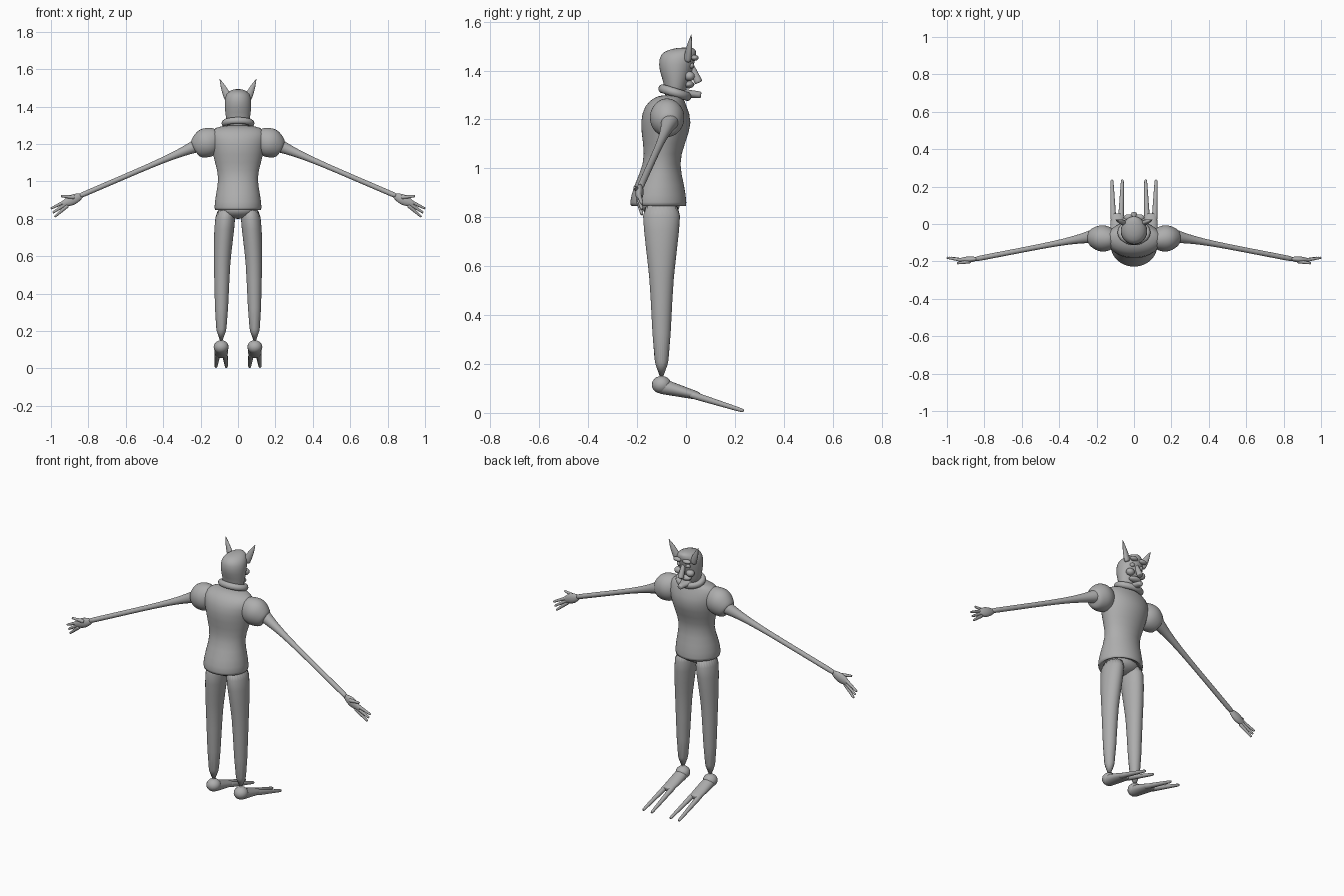
import bpy, bmesh, math
from mathutils import Vector

cube = bpy.data.objects.get("Cube")
if cube:
    bpy.data.objects.remove(cube)

SHADE = (0.42, 0.42, 0.42, 1)
UP = Vector((0, 0, 1))
grey = bpy.data.materials.new("plain grey")
grey.use_nodes = True
grey.diffuse_color = SHADE
grey.node_tree.nodes["Principled BSDF"].inputs["Base Color"].default_value = SHADE


def make_object(name, bm):
    """Turn a bmesh into a smooth grey object."""
    bmesh.ops.recalc_face_normals(bm, faces=bm.faces)
    for face in bm.faces:
        face.smooth = True
    mesh = bpy.data.meshes.new(name)
    bm.to_mesh(mesh)
    bm.free()
    mesh.materials.append(grey)
    ob = bpy.data.objects.new(name, mesh)
    bpy.context.collection.objects.link(ob)
    return ob


def skin(name, rings, sides):
    """Skin a list of ellipses (centre, first axis, second axis)."""
    bm = bmesh.new()
    loops = []
    for centre, first, second in rings:
        angles = [math.tau * i / sides for i in range(sides)]
        loops.append([bm.verts.new(centre + first * math.cos(a) + second * math.sin(a))
                      for a in angles])
    for lower, upper in zip(loops, loops[1:]):
        for i in range(sides):
            bm.faces.new((lower[i - 1], lower[i], upper[i], upper[i - 1]))
    bm.faces.new(loops[0])
    bm.faces.new(loops[-1])
    ob = make_object(name, bm)
    smooth = ob.modifiers.new("Smooth", "SUBSURF")
    smooth.levels = smooth.render_levels = 1
    return ob


def stack(name, sections, centre_x=lambda z: 0):
    """Level sections: height, half width, centre y, half depth."""
    rings = [(Vector((centre_x(z), y, z)), Vector((width, 0, 0)), Vector((0, depth, 0)))
             for z, width, y, depth in sections]
    return skin(name, rings, sides=24)


def taper(name, start, end, radii, wide=(1, 1), bulge=0, ease=1, steps=6):
    """Tapering limb between two points; wide is its width to height ratio."""
    start, end = Vector(start), Vector(end)
    along = (end - start).normalized()
    across = along.cross(UP).normalized()
    upright = across.cross(along)

    def ring(t, shrink=1):
        radius = radii[1] + (radii[0] - radii[1]) * (1 - t) ** ease
        radius = shrink * (radius + bulge * math.sin(math.pi * t))
        ratio = wide[0] + (wide[1] - wide[0]) * t
        return start.lerp(end, t), across * radius * ratio, upright * radius

    body = [ring(i / steps) for i in range(steps + 1)]
    return skin(name, [ring(0, 0.5)] + body + [ring(1, 0.5)], sides=16)


def blob(name, location, size):
    bm = bmesh.new()
    bmesh.ops.create_uvsphere(bm, u_segments=16, v_segments=10, radius=1)
    ob = make_object(name, bm)
    ob.location, ob.scale = location, size
    return ob


# Tunic with a turned-in hem, pinched waist and full chest
stack("tunic", [
    (0.87, 0.1, -0.11, 0.09),
    (0.84, 0.12, -0.11, 0.11),
    (0.85, 0.13, -0.115, 0.12),
    (0.93, 0.12, -0.11, 0.105),
    (1.02, 0.1, -0.1, 0.07),
    (1.1, 0.125, -0.09, 0.085),
    (1.19, 0.145, -0.08, 0.11),
    (1.26, 0.16, -0.085, 0.085),
    (1.29, 0.12, -0.07, 0.06),
    (1.3, 0.06, -0.06, 0.04),
])
blob("pelvis", (0, -0.105, 0.85), (0.1, 0.08, 0.05))

# Rolled collar, lower at the throat
bpy.ops.mesh.primitive_torus_add(
    major_segments=32, minor_segments=12, major_radius=0.07, minor_radius=0.018,
    location=(0, -0.045, 1.31), rotation=(-0.3, 0, 0))
collar = bpy.context.object
collar.name = "collar"
collar.scale.y = 0.8
collar.data.materials.append(grey)
bpy.ops.object.shade_smooth()

# Head and neck
stack("head", [
    (1.27, 0.05, -0.05, 0.04),
    (1.34, 0.066, -0.04, 0.045),
    (1.4, 0.072, -0.042, 0.07),
    (1.45, 0.072, -0.036, 0.075),
    (1.48, 0.055, -0.025, 0.07),
    (1.495, 0.02, 0, 0.03),
])
taper("nose", (0, 0.015, 1.435), (0, 0.052, 1.35), radii=(0.01, 0.018))
blob("upper_lip", (0, 0.01, 1.343), (0.04, 0.024, 0.016))
taper("jaw", (0, -0.04, 1.31), (0, 0.062, 1.3), radii=(0.02, 0.014), wide=(2.4, 1))


def build_side(label, side):
    def at(x, y, z):
        return side * x, y, z

    # Face details and pointed ear
    blob(label + "_brow", at(0.03, 0.036, 1.452), (0.026, 0.016, 0.012))
    blob(label + "_cheek", at(0.038, 0.014, 1.377), (0.024, 0.022, 0.02))
    blob(label + "_eye", at(0.029, 0.02, 1.42), (0.014, 0.014, 0.012))
    taper(label + "_ear", at(0.05, 0.005, 1.44), at(0.098, 0.022, 1.548),
          radii=(0.022, 0.001), wide=(0.7, 0.7), bulge=0.005)

    # Puffed sleeve and long thin arm
    taper(label + "_sleeve", at(0.1, -0.085, 1.245), at(0.23, -0.07, 1.172),
          radii=(0.045, 0.05), wide=(0.9, 0.9), bulge=0.034)
    taper(label + "_arm", at(0.2, -0.062, 1.2), at(0.845, -0.187, 0.923),
          radii=(0.042, 0.014), ease=6, steps=14)

    # Hand with a thumb and three fanned fingers
    taper(label + "_palm", at(0.83, -0.186, 0.927), at(0.94, -0.194, 0.877),
          radii=(0.01, 0.012), wide=(0.6, 0.6), bulge=0.018)
    taper(label + "_thumb", at(0.875, -0.2, 0.915), at(0.947, -0.21, 0.922),
          radii=(0.011, 0.006))
    for i, finger in enumerate(("first", "middle", "last")):
        taper(f"{label}_{finger}_finger", at(0.91, -0.195, 0.9 - 0.014 * i),
              at(1 - 0.01 * i, -0.18, 0.855 - 0.022 * i), radii=(0.011, 0.006))

    # Trouser leg, bowing outward below the hip
    stack(label + "_leg", [(z, width, -0.1, depth) for z, width, depth in (
        (0.87, 0.055, 0.085),
        (0.75, 0.055, 0.073),
        (0.6, 0.046, 0.056),
        (0.52, 0.042, 0.046),
        (0.12, 0.03, 0.03),
    )], centre_x=lambda z: side * (0.09 - 0.05 * z ** 4))

    # Foot with a round heel and two long toes
    blob(label + "_heel", at(0.09, -0.1, 0.115), (0.04, 0.04, 0.036))
    taper(label + "_foot", at(0.09, -0.11, 0.112), at(0.09, 0.055, 0.068),
          radii=(0.034, 0.016), wide=(1, 2))
    for toe, offset in (("inner", -0.028), ("outer", 0.028)):
        taper(f"{label}_{toe}_toe", at(0.09 + 0.7 * offset, 0.015, 0.077),
              at(0.09 + offset, 0.236, 0.008), radii=(0.016, 0.008))


build_side("left", 1)
build_side("right", -1)
